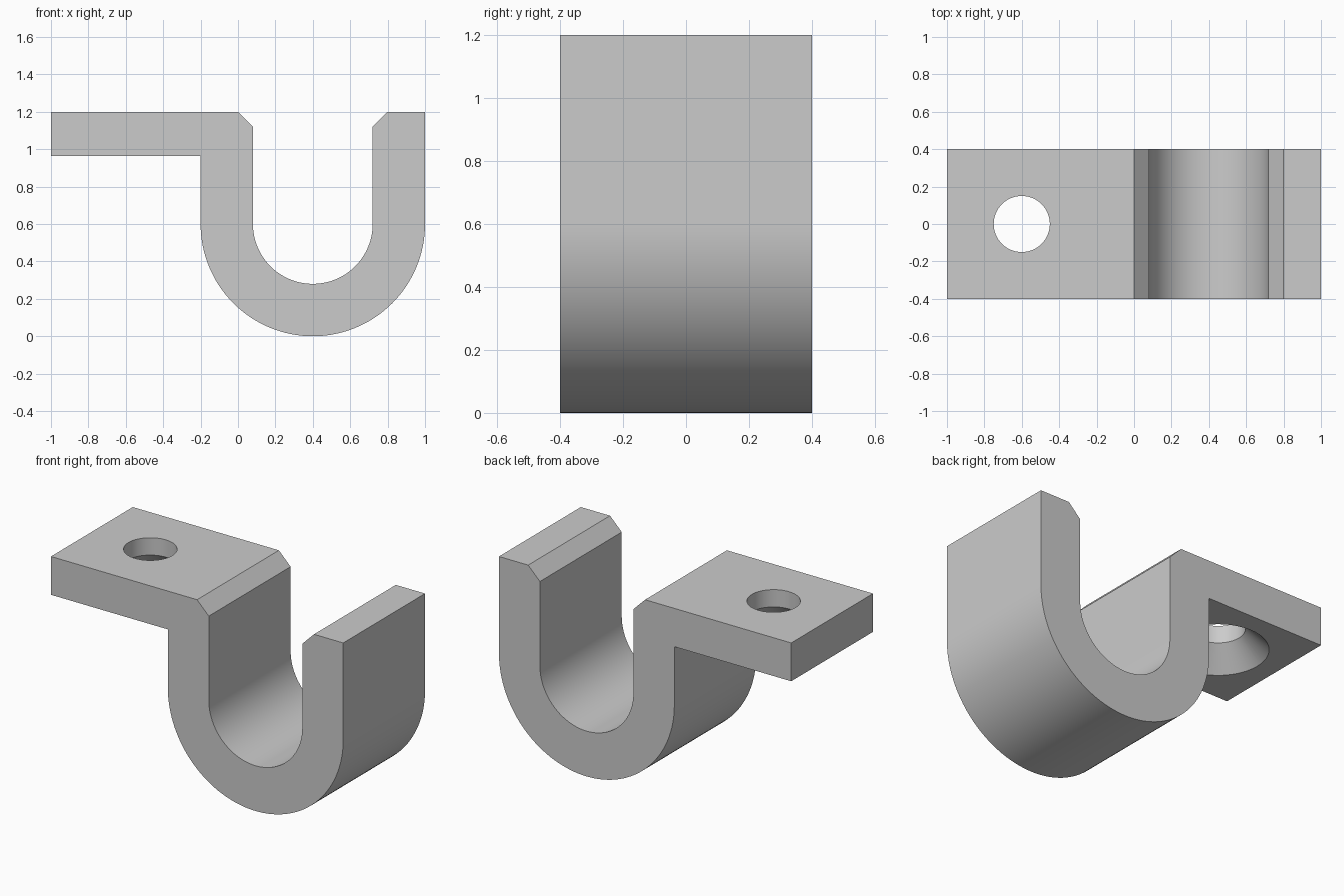
import bpy, bmesh
from math import sin, cos, pi, radians

if "Cube" in bpy.data.objects:
    bpy.data.objects.remove(bpy.data.objects["Cube"])

WIDTH, TOP, PLATE_BOTTOM = 0.8, 1.2, 0.963
CX, CZ, OUTER, INNER, CHAMFER = 0.4, 0.6, 0.6, 0.32, 0.08
HOLE_X, HOLE_R, SINK_R = -0.6, 0.15, 0.28

grey = bpy.data.materials.new("plain grey")
grey.use_nodes = True
colour = (0.6, 0.6, 0.6, 1)
grey.diffuse_color = colour
grey.node_tree.nodes["Principled BSDF"].inputs["Base Color"].default_value = colour


def lower_arc(radius, steps=64):
    """Half circle from the left end, through the bottom, to the right end."""
    return [(CX - radius * cos(pi * i / steps), CZ - radius * sin(pi * i / steps))
            for i in range(steps + 1)]


def make_object(name, bm):
    bmesh.ops.recalc_face_normals(bm, faces=bm.faces)
    mesh = bpy.data.meshes.new(name)
    bm.to_mesh(mesh)
    bm.free()
    mesh.materials.append(grey)
    obj = bpy.data.objects.new(name, mesh)
    bpy.context.collection.objects.link(obj)
    return obj


# Hook and mounting plate: one side profile pushed through the width
left, right = CX - INNER, CX + INNER
profile = [(-1, TOP), (-1, PLATE_BOTTOM), (CX - OUTER, PLATE_BOTTOM)]
profile += lower_arc(OUTER)
profile += [(CX + OUTER, TOP), (right + CHAMFER, TOP), (right, TOP - CHAMFER)]
profile += reversed(lower_arc(INNER))
profile += [(left, TOP - CHAMFER), (left - CHAMFER, TOP)]
bm = bmesh.new()
side = bm.faces.new([bm.verts.new((x, -WIDTH / 2, z)) for x, z in profile])
pushed = bmesh.ops.extrude_face_region(bm, geom=[side], use_keep_orig=True)
bmesh.ops.translate(bm, vec=(0, WIDTH, 0),
                    verts=[v for v in pushed["geom"] if isinstance(v, bmesh.types.BMVert)])
hook = make_object("hook_bracket", bm)

# Cutter for the screw hole, with a countersink opening underneath
bm = bmesh.new()
slope_top = PLATE_BOTTOM + SINK_R - HOLE_R
sections = [(SINK_R + 0.05, PLATE_BOTTOM - 0.05), (HOLE_R, slope_top), (HOLE_R, TOP + 0.1)]
N = 64
rings = [[bm.verts.new((HOLE_X + r * cos(2 * pi * i / N), r * sin(2 * pi * i / N), z))
          for i in range(N)] for r, z in sections]
for low, high in zip(rings, rings[1:]):
    for i in range(N):
        j = (i + 1) % N
        bm.faces.new((low[i], low[j], high[j], high[i]))
bm.faces.new(rings[0])
bm.faces.new(rings[-1])
cutter = make_object("hole_cutter", bm)
cutter.hide_render = True

# Cut the hole, then smooth the curved faces only
cut = hook.modifiers.new("screw_hole", "BOOLEAN")
cut.operation, cut.solver, cut.object = "DIFFERENCE", "EXACT", cutter
bpy.ops.object.select_all(action="DESELECT")
hook.select_set(True)
bpy.context.view_layer.objects.active = hook
bpy.ops.object.modifier_apply(modifier=cut.name)
bpy.data.objects.remove(cutter)
bpy.ops.object.shade_smooth_by_angle(angle=radians(25))
